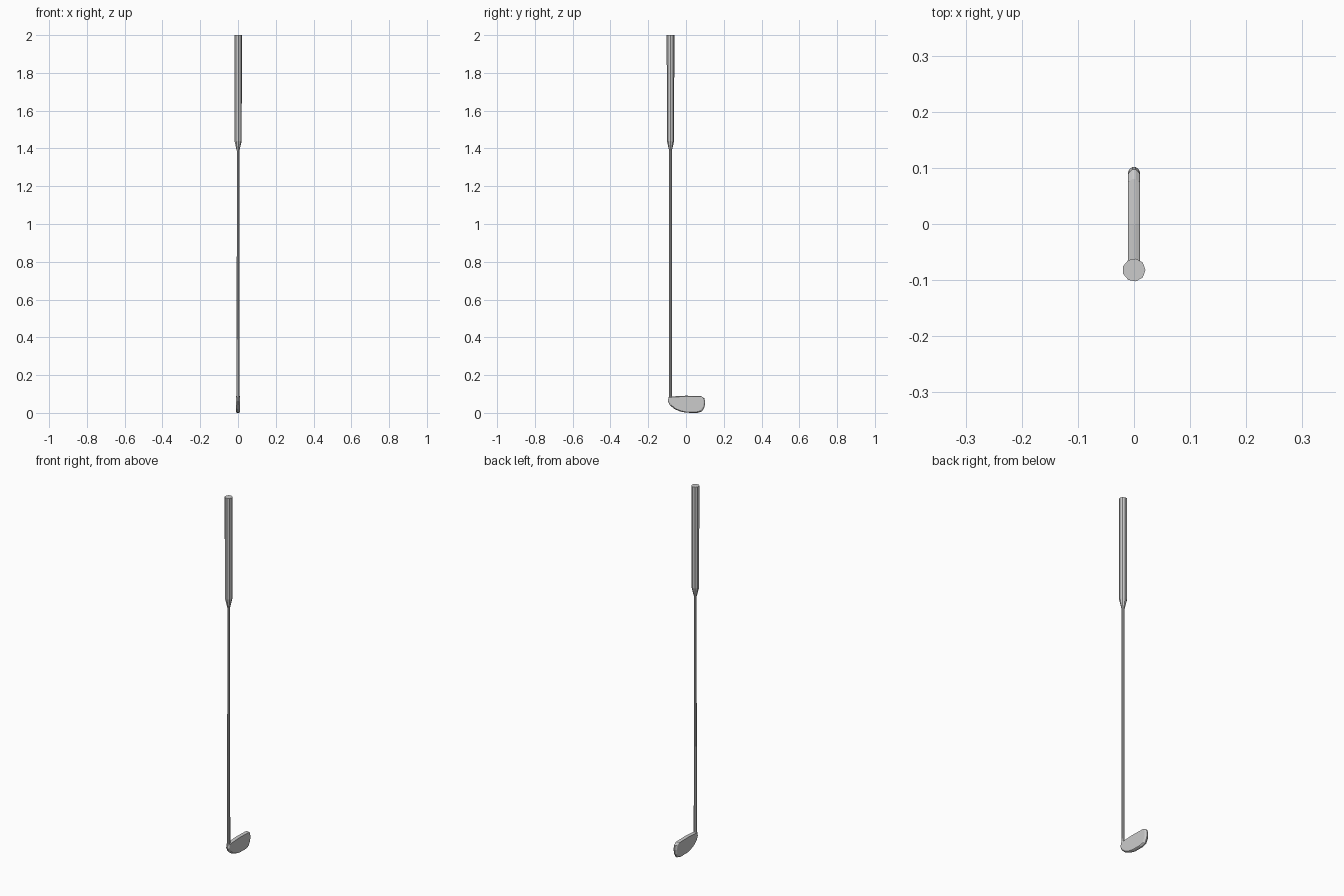
import bpy, bmesh
from math import sin, cos, pi

if "Cube" in bpy.data.objects:
    bpy.data.objects.remove(bpy.data.objects["Cube"])

SHAFT_Y = -0.082


def mesh_from_rings(name, rings):
    """Bridge equal-length rings of points and cap both ends."""
    bm = bmesh.new()
    loops = [[bm.verts.new(p) for p in ring] for ring in rings]
    n = len(loops[0])
    for a, b in zip(loops, loops[1:]):
        for i in range(n):
            j = (i + 1) % n
            bm.faces.new((a[i], a[j], b[j], b[i]))
    bm.faces.new(loops[0])
    bm.faces.new(loops[-1])
    bmesh.ops.recalc_face_normals(bm, faces=bm.faces)
    mesh = bpy.data.meshes.new(name)
    bm.to_mesh(mesh)
    bm.free()
    obj = bpy.data.objects.new(name, mesh)
    bpy.context.collection.objects.link(obj)
    return obj


def lathe(name, profile, sides=9):
    """Faceted rod around the shaft axis from (radius, z) pairs."""
    return mesh_from_rings(name, [
        [(r * cos(2 * pi * i / sides), SHAFT_Y + r * sin(2 * pi * i / sides), z)
         for i in range(sides)] for r, z in profile])


# Grip with tapered lower end
lathe("grip", [(0.008, 1.39), (0.0195, 1.44), (0.0205, 2.0)])

# Thin shaft, slightly thicker toward the club head
lathe("shaft", [(0.0085, 0.05), (0.008, 0.36), (0.007, 0.85), (0.007, 1.42)])

# Club head: side outline (y, z), swept through x with bevelled faces
outline = [(-0.092, 0.084), (-0.096, 0.062), (-0.086, 0.041), (-0.062, 0.021),
           (-0.032, 0.008), (0.0, 0.001), (0.06, 0.0), (0.085, 0.008),
           (0.098, 0.030), (0.102, 0.055), (0.097, 0.078), (0.080, 0.089),
           (0.0, 0.091), (-0.076, 0.087)]
layers = [(-0.0105, 0.91), (-0.0085, 0.95), (-0.003, 1.0),
          (0.003, 1.0), (0.0085, 0.95), (0.0105, 0.91)]
mesh_from_rings("club_head", [
    [(x, y * s, 0.05 + (z - 0.05) * s) for y, z in outline]
    for x, s in layers])
